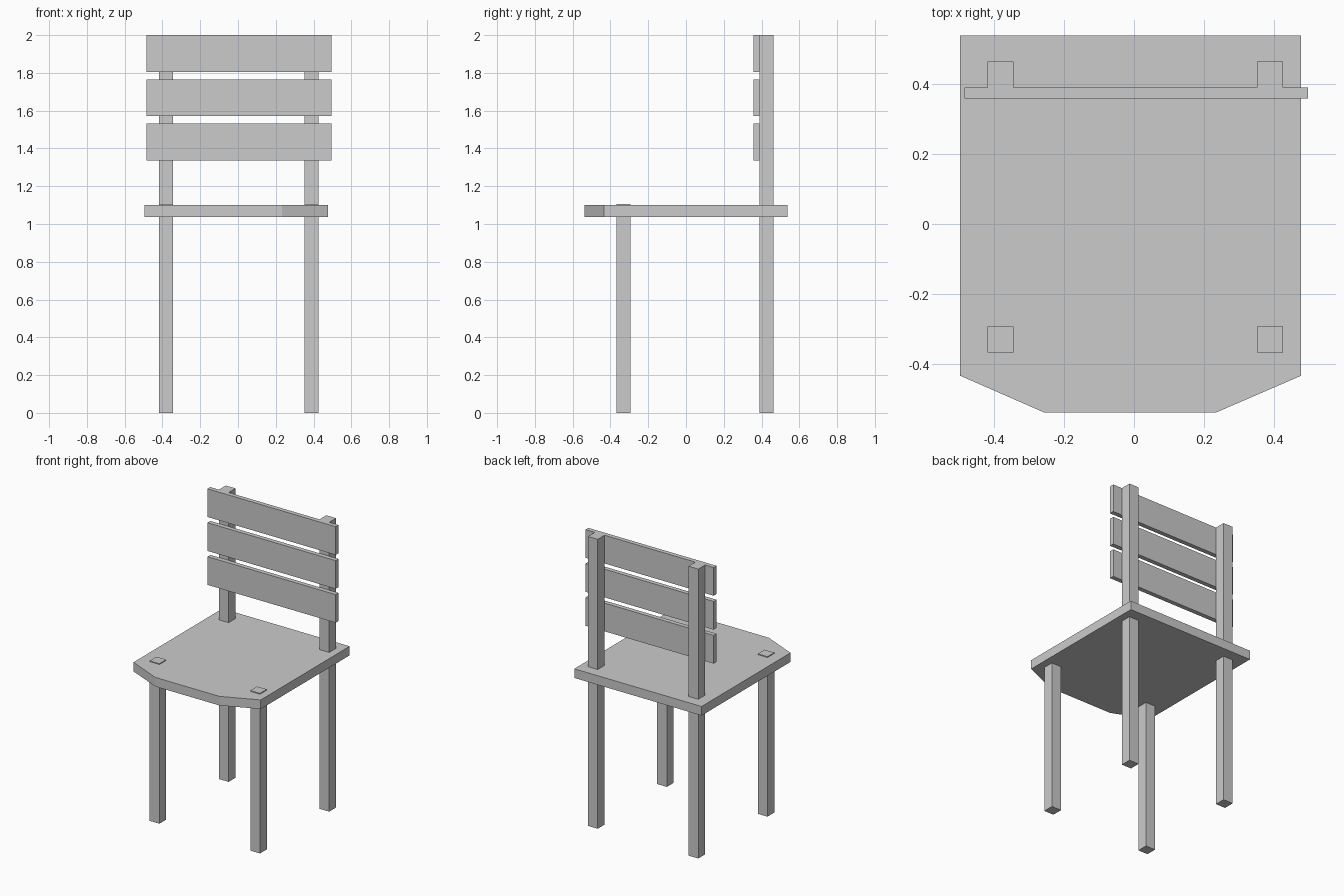
import bpy
import bmesh

if "Cube" in bpy.data.objects:
    bpy.data.objects.remove(bpy.data.objects["Cube"])


def prism(name, outline, z0, z1):
    """Extrude a flat outline from z0 up to z1."""
    bm = bmesh.new()
    face = bm.faces.new([bm.verts.new((x, y, z0)) for x, y in outline])
    top = bmesh.ops.extrude_face_region(bm, geom=[face])["geom"]
    verts = [v for v in top if isinstance(v, bmesh.types.BMVert)]
    bmesh.ops.translate(bm, verts=verts, vec=(0, 0, z1 - z0))
    bmesh.ops.recalc_face_normals(bm, faces=bm.faces)
    mesh = bpy.data.meshes.new(name)
    bm.to_mesh(mesh)
    bm.free()
    obj = bpy.data.objects.new(name, mesh)
    bpy.context.collection.objects.link(obj)
    return obj


def box(name, x0, x1, y0, y1, z0, z1):
    return prism(name, [(x0, y0), (x1, y0), (x1, y1), (x0, y1)], z0, z1)


# Seat with clipped front corners
prism("seat", [(-0.256, -0.538), (0.234, -0.538), (0.477, -0.433),
               (0.477, 0.538), (-0.496, 0.538), (-0.496, -0.433)], 1.037, 1.1)

# Front legs poke just through the seat; back posts run to full height
LEG = 0.074
for side, x in (("left", -0.418), ("right", 0.351)):
    box(f"front_leg_{side}", x, x + LEG, -0.367, -0.293, 0, 1.106)
    box(f"back_post_{side}", x, x + LEG, 0.389, 0.463, 0, 2)

# Three backrest slats on the front of the posts
for i in range(3):
    top = 2 - i * 0.2345
    box(f"back_slat_{i + 1}", -0.484, 0.496, 0.358, 0.389, top - 0.195, top)
